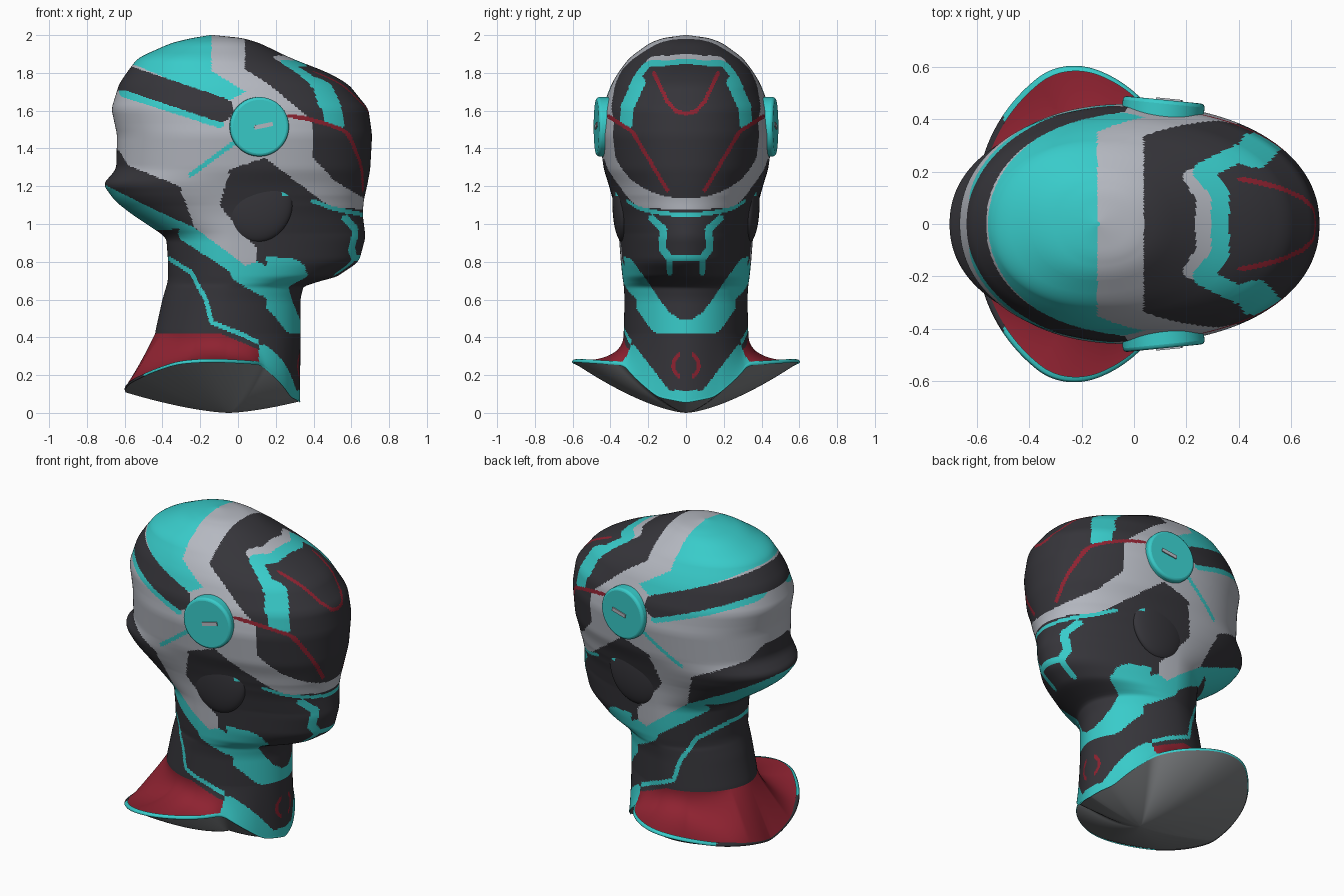
import bpy, math

if "Cube" in bpy.data.objects:
    bpy.data.objects.remove(bpy.data.objects["Cube"])

# ---------- colours ----------
MATS = []


def colour(name, r, g, b):
    m = bpy.data.materials.new(name)
    m.diffuse_color = (r, g, b, 1)
    m.use_nodes = True
    m.node_tree.nodes["Principled BSDF"].inputs["Base Color"].default_value = m.diffuse_color
    MATS.append(m)
    return len(MATS) - 1


DARK = colour("charcoal", .036, .035, .042)
TEAL = colour("teal", .04, .6, .59)
GREY = colour("light_grey", .46, .48, .53)
RED = colour("dark_red", .27, .016, .03)
BASE = colour("base_grey", .22, .23, .24)
SEG, ROWS = 320, 270


# ---------- helpers ----------
def lerp(table, t):
    """Interpolate rows of a table sorted by its first column."""
    if t <= table[0][0]:
        return table[0][1:]
    for a, b in zip(table, table[1:]):
        if t <= b[0]:
            f = (t - a[0]) / (b[0] - a[0])
            return tuple(p + (q - p) * f for p, q in zip(a[1:], b[1:]))
    return table[-1][1:]


def smooth_lerp(table, t, w):
    rows = [lerp(table, t + d * w / 3) for d in range(-3, 4)]
    return tuple(sum(c) / len(rows) for c in zip(*rows))


def area(*pts):
    """Test for points inside a polygon."""
    edges = list(zip(pts, pts[1:] + pts[:1]))

    def test(u, v):
        hit = False
        for (ax, ay), (bx, by) in edges:
            if (ay > v) != (by > v) and u < (bx - ax) * (v - ay) / (by - ay) + ax:
                hit = not hit
        return hit
    return test


def line(w, *pts):
    """Test for points within w of a path."""
    u0, u1 = min(p[0] for p in pts) - w, max(p[0] for p in pts) + w
    v0, v1 = min(p[1] for p in pts) - w, max(p[1] for p in pts) + w

    def test(u, v):
        if not (u0 < u < u1 and v0 < v < v1):
            return False
        for (ax, ay), (bx, by) in zip(pts, pts[1:]):
            dx, dy = bx - ax, by - ay
            f = max(0, min(1, ((u - ax) * dx + (v - ay) * dy) / (dx * dx + dy * dy)))
            if math.hypot(u - ax - f * dx, v - ay - f * dy) < w:
                return True
        return False
    return test


def finish(ob, name, rule):
    """Name, materials, smooth shading; rule is a colour or a function of x, |y|, z."""
    ob.name = name
    for m in MATS:
        ob.data.materials.append(m)
    for p in ob.data.polygons:
        p.use_smooth = True
        c = p.center
        p.material_index = rule(c.x, abs(c.y), c.z) if callable(rule) else rule
    return ob


def loft(name, rows, rule, cap=None):
    n = len(rows[0])
    faces = [(i * n + j, i * n + (j + 1) % n, (i + 1) * n + (j + 1) % n, (i + 1) * n + j)
             for i in range(len(rows) - 1) for j in range(n)]
    if cap == "top":
        faces.append(tuple((len(rows) - 1) * n + j for j in range(n)))
    elif cap == "bottom":
        faces.append(tuple(reversed(range(n))))
    me = bpy.data.meshes.new(name)
    me.from_pydata([v for r in rows for v in r], [], faces)
    ob = bpy.data.objects.new(name, me)
    bpy.context.collection.objects.link(ob)
    return finish(ob, name, rule)


# ---------- painted regions, later ones on top ----------
PAINT = []


def side(c, test):
    PAINT.append((c, lambda x, y, z: test(x, z)))


def front(c, test):
    PAINT.append((c, lambda x, y, z: x > .15 and test(y, z)))


def top(c, test):
    PAINT.append((c, lambda x, y, z: z > 1.68 and test(x, y)))


# chin strap and throat chevron
side(TEAL, line(.045, (-.27, .95), (.02, .76)))
side(TEAL, line(.075, (.03, .76), (.15, .69)))
front(TEAL, line(.065, (.33, .76), (.28, .69), (.14, .49), (.05, .43), (0, .43)))
# underside of the back ledge
side(TEAL, area((-.9, 1.2), (-.69, 1.2), (-.46, 1.085), (-.23, .98), (-.9, .93)))
# grey shell, then the dark visor front
side(GREY, area((-.9, 2.1), (.9, 2.1), (.9, 1.06), (.49, 1.09), (.14, 1.35), (-.04, 1.29), (-.1, 1.1),
                (.1, .87), (.1, .8), (.04, .78), (-.23, .98), (-.31, 1.2), (-.58, 1.31), (-.63, 1.39), (-.9, 1.39)))
side(DARK, area((.037, 2.1), (.037, 1.82), (.17, 1.735), (.39, 1.55), (.4, 1.35), (.51, 1.23),
                (.66, 1.14), (.9, 1.14), (.9, 2.1)))
# crown, side stripe and trim
side(TEAL, area((-.9, 1.85), (-.9, 2.1), (-.14, 2.1), (-.14, 1.81), (.04, 1.7), (-.07, 1.64), (-.54, 1.84)))
side(TEAL, line(.03, (-.6, 1.7), (-.1, 1.54)))
side(DARK, line(.065, (-.9, 1.785), (-.58, 1.77), (-.09, 1.605)))
# lines below and in front of the ear disc
side(TEAL, line(.012, (0, 1.45), (-.06, 1.4), (-.25, 1.26)))
side(TEAL, line(.012, (-.6, .84), (-.37, .82), (-.25, .745), (-.17, .6), (-.14, .48), (.01, .42), (.14, .36)))
# forehead chevron
top(GREY, line(.032, (.265, 0), (.27, .1), (.22, .18)))
top(TEAL, line(.035, (.33, 0), (.33, .12), (.26, .2), (.4, .27), (.53, .3)))
front(TEAL, line(.035, (.25, 1.75), (.31, 1.62), (.315, 1.54)))
# visor lines
front(RED, line(.01, (.41, 1.57), (.285, 1.49), (.1, 1.18)))
front(RED, line(.01, (.17, 1.8), (.1, 1.65), (.05, 1.595), (0, 1.585)))
# muzzle frame
side(TEAL, line(.011, (.4, 1.12), (.49, 1.085), (.66, 1.05), (.9, 1.05)))
front(TEAL, line(.02, (.18, 1.03), (.12, .97), (.125, .87), (.09, .82), (0, .82)))
front(TEAL, line(.014, (.09, .82), (.085, .74)))


def paint(x, y, z):
    return next((c for c, hit in reversed(PAINT) if hit(x, y, z)), DARK)


# ---------- helmet and neck: z, back x, front x, half width ----------
BODY = [(.42, -.44, .33, .33), (.6, -.4, .33, .325), (.685, -.375, .35, .33), (.705, -.37, .5, .335),
        (.8, -.37, .64, .345), (.93, -.38, .675, .355), (1.05, -.56, .66, .37), (1.12, -.65, .665, .385),
        (1.21, -.715, .685, .41), (1.29, -.645, .7, .435), (1.47, -.64, .71, .46), (1.61, -.67, .69, .445),
        (1.74, -.63, .585, .395), (1.8, -.59, .48, .36), (1.88, -.53, .275, .3), (1.96, -.35, .11, .19),
        (1.985, -.24, .02, .12), (2, -.15, -.13, .01)]


def body_ring(z):
    xb, xf, w = smooth_lerp(BODY, z, min(.022, (2 - z) * .3))
    xc = min(-.03, xb + (xf - xb) * .46)
    e = 2 / (1.85 + .3 * max(0, min(1, (z - .95) / .2)))
    ring = []
    for j in range(SEG):
        c, s = math.cos(math.tau * j / SEG), math.sin(math.tau * j / SEG)
        r = xf - xc if c > 0 else xc - xb
        ring.append((xc + math.copysign(abs(c) ** e, c) * r, math.copysign(abs(s) ** e, s) * w, z))
    return ring


loft("helmet_and_neck", [body_ring(.42 + 1.58 * (1 - (1 - i / ROWS) ** 1.6)) for i in range(ROWS + 1)],
     paint, cap="top")

# ---------- flared collar ----------
RIM = [(.33, 0, .06), (.28, .15, .09), (.12, .33, .26), (-.1, .57, .275), (-.2, .605, .275),
       (-.32, .59, .265), (-.52, .38, .19), (-.59, 0, .105)]
POLAR = [(math.atan2(y, x + .05), math.hypot(x + .05, y), z) for x, y, z in RIM]
neck = body_ring(.42)
rim = []
for x, y, z in neck:
    a = math.atan2(abs(y), x + .05)
    r, rz = smooth_lerp(POLAR, a, .08)
    rim.append((-.05 + r * math.cos(a), math.copysign(r * math.sin(a), y), rz))


def collar_row(s):
    row = []
    for p, q in zip(neck, rim):
        k = max(0, min(1, (abs(q[1]) - .2) / .35))
        h, v = s ** (1 + k), s * (1 + k * (1 - s))
        row.append((p[0] + (q[0] - p[0]) * h, p[1] + (q[1] - p[1]) * h, p[2] + (q[2] - p[2]) * v))
    return row


def collar_paint(x, y, z):
    if x > .11:                                   # front bib with a ring mark
        if z < min(.36, max(.12, .12 + (y - .09) * 1.3)):
            return TEAL
        return RED if abs(math.hypot(y, z - .25) - .068) < .01 and y > .03 else DARK
    if paint(x, y, z) == TEAL and z > .36:
        return TEAL
    return RED if z < .44 - max(0, x + .14) * .42 else DARK


loft("collar", [collar_row(1 - i / 40) for i in range(41)], collar_paint)


def rim_row(grow, drop):
    return [(-.05 + (x + .05) * grow, y * grow, z + drop) for x, y, z in rim]


# edging, and the bowl-shaped underside
loft("collar_edge", [rim_row(.995, -.008), rim_row(1.004, 0), rim_row(.99, .008), rim_row(.97, .011)],
     lambda x, y, z: TEAL if x > -.5 else DARK)
loft("collar_underside", [[(-.05 + (x + .05) * q, y * q, z * q ** 1.5) for x, y, z in rim]
                          for q in [.004 + .996 * i / 20 for i in range(21)]], BASE, cap="bottom")

# ---------- parts on both sides ----------
for s, label in ((1, "left"), (-1, "right")):
    # ear disc
    bpy.ops.mesh.primitive_cylinder_add(vertices=64, radius=.157, depth=.1, location=(.11, .425 * s, 1.515),
                                        rotation=(math.pi / 2, 0, -.1 * s))
    disc = finish(bpy.context.object, label + "_ear_disc", TEAL)
    bev = disc.modifiers.new("soft_edge", "BEVEL")
    bev.width, bev.segments = .015, 3
    bpy.ops.object.shade_smooth_by_angle()
    # slot on the disc
    bpy.ops.mesh.primitive_cube_add(size=1, location=(.135, .4745 * s, 1.52), rotation=(0, -.2, -.1 * s))
    bpy.context.object.scale = (.1, .009, .022)
    finish(bpy.context.object, label + "_disc_slot", GREY)
    bpy.ops.object.shade_flat()
    # ear pad with a small teal mark
    bpy.ops.mesh.primitive_uv_sphere_add(segments=64, ring_count=48, location=(.1, .335 * s, 1.12))
    bpy.context.object.scale = (.19, .055, .215)
    mark = line(.1, (.7, .5), (.82, .2))
    finish(bpy.context.object, label + "_ear_pad", lambda x, y, z: TEAL if mark(x, z) else DARK)
